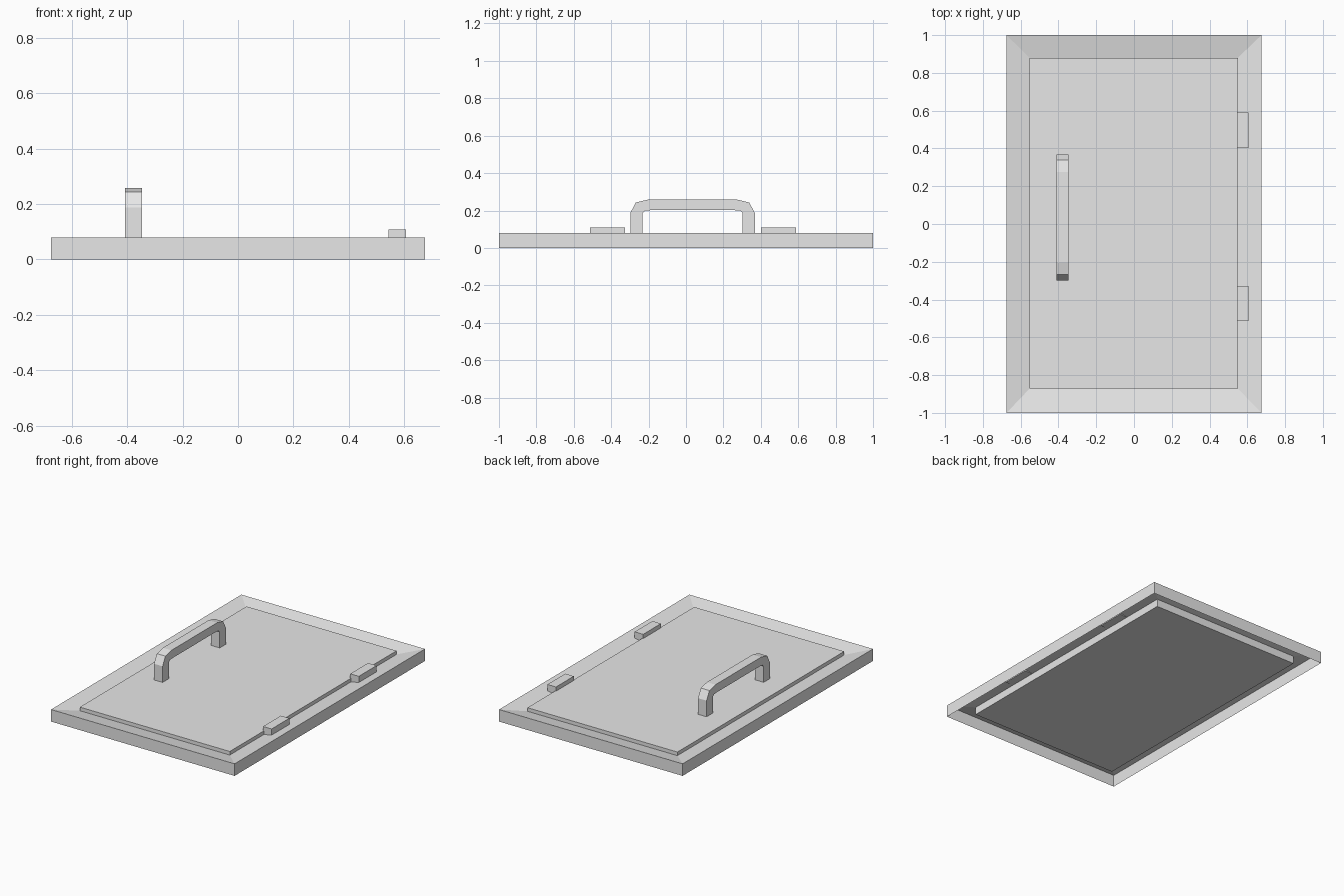
import bpy
import bmesh

cube = bpy.data.objects.get("Cube")
if cube:
    bpy.data.objects.remove(cube, do_unlink=True)

# One plain grey for every part
grey = bpy.data.materials.new("light_grey")
grey.use_nodes = True
grey.diffuse_color = (0.8, 0.8, 0.8, 1)
grey.node_tree.nodes["Principled BSDF"].inputs["Base Color"].default_value = (0.8, 0.8, 0.8, 1)


def finish(name, bm):
    mesh = bpy.data.meshes.new(name)
    bm.to_mesh(mesh)
    bm.free()
    mesh.materials.append(grey)
    obj = bpy.data.objects.new(name, mesh)
    bpy.context.collection.objects.link(obj)
    return obj


def box(name, x, y, z):
    bm = bmesh.new()
    bmesh.ops.create_cube(bm, size=1)
    for v in bm.verts:
        v.co = [lo + (c + 0.5) * (hi - lo) for c, (lo, hi) in zip(v.co, (x, y, z))]
    return finish(name, bm)


PANEL_X = (-0.553, 0.55)
PANEL_Y = (-0.872, 0.88)


# Frame: a thin shell, upright outside and sloping down towards the panel
def rect_loop(bm, x, y, z):
    corners = ((x[0], y[0]), (x[1], y[0]), (x[1], y[1]), (x[0], y[1]))
    return [bm.verts.new((px, py, z)) for px, py in corners]


bm = bmesh.new()
outer_x, outer_y = (-0.675, 0.675), (-1, 1)
loops = [rect_loop(bm, outer_x, outer_y, 0),
         rect_loop(bm, outer_x, outer_y, 0.08),
         rect_loop(bm, PANEL_X, PANEL_Y, 0.056)]
for low, high in zip(loops, loops[1:]):
    for i in range(4):
        j = (i + 1) % 4
        bm.faces.new((low[i], low[j], high[j], high[i]))
finish("frame", bm)

# Door panel, hanging below the frame's inner edge
box("door_panel", PANEL_X, PANEL_Y, (0.005, 0.08))

# Hinges along one long side
for name, y in (("front_hinge", (-0.514, -0.327)), ("back_hinge", (0.402, 0.589))):
    box(name, (0.544, 0.607), y, (0.056, 0.108))

# Handle: outer and inner halves of the side profile, mirrored about its middle
MIDDLE = 0.035
outer = [(0.333, 0.078), (0.333, 0.187), (0.303, 0.243), (0.24, 0.258)]
inner = [(0.267, 0.078), (0.267, 0.187), (0.254, 0.2), (0.22, 0.202)]


def arch(half):
    return [(MIDDLE - y, z) for y, z in half] + [(MIDDLE + y, z) for y, z in reversed(half)]


bm = bmesh.new()
rows = [[bm.verts.new((x, y, z)) for y, z in arch(half)]
        for half, x in ((outer, -0.409), (inner, -0.409), (inner, -0.346), (outer, -0.346))]
for k in range(4):
    a, b = rows[k], rows[(k + 1) % 4]
    for i in range(len(a) - 1):
        bm.faces.new((a[i], a[i + 1], b[i + 1], b[i]))
for end in (0, -1):
    bm.faces.new([row[end] for row in rows])
bmesh.ops.recalc_face_normals(bm, faces=bm.faces)
finish("handle", bm)
